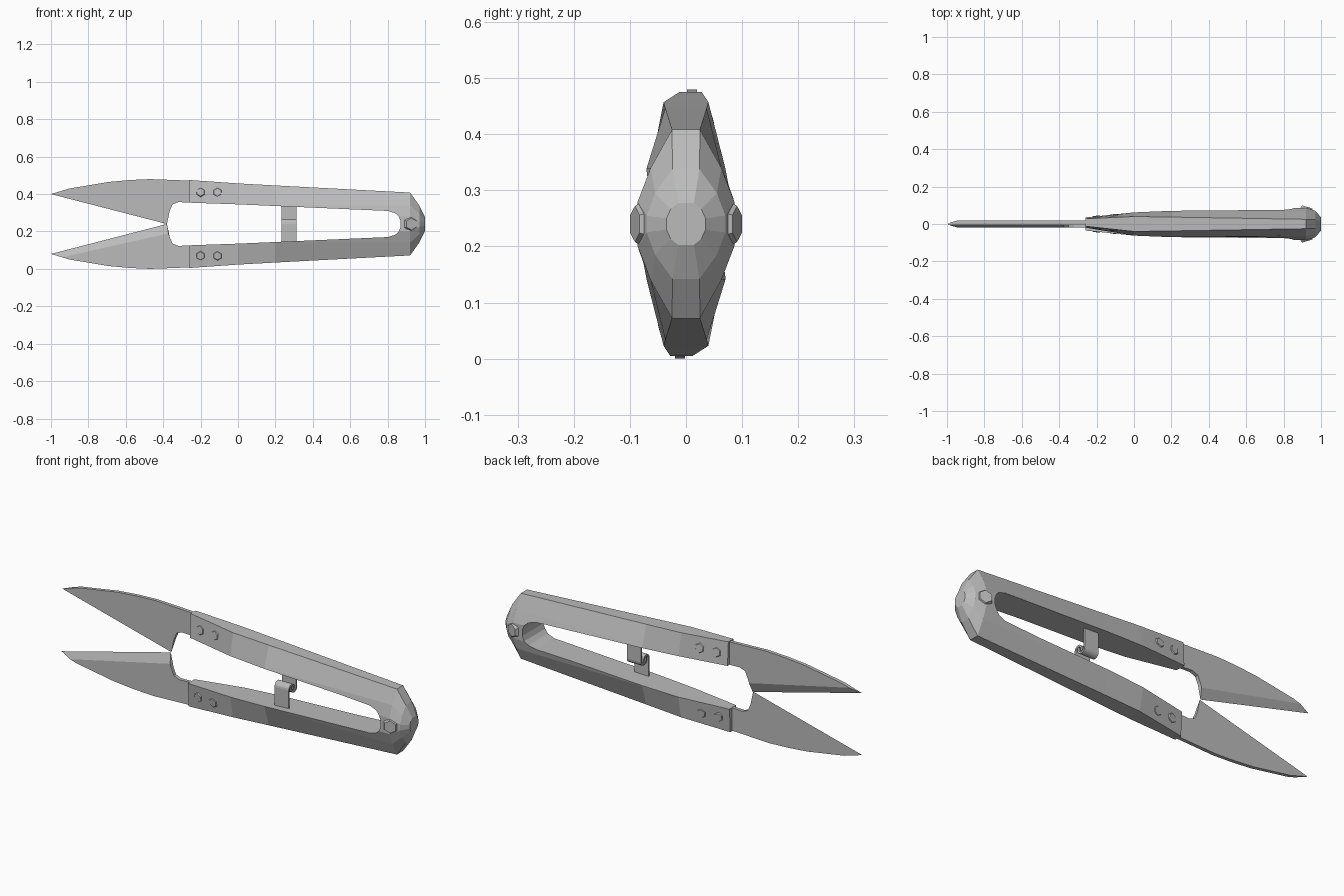
import bpy, bmesh, math
from mathutils import Vector
from mathutils.bvhtree import BVHTree

if "Cube" in bpy.data.objects:
    bpy.data.objects.remove(bpy.data.objects["Cube"])

MID = 0.24  # height of the long axis; parts are built around it

steel = bpy.data.materials.new("grey_steel")
steel.use_nodes = True
steel.diffuse_color = (0.5, 0.5, 0.5, 1)
steel.node_tree.nodes["Principled BSDF"].inputs["Base Color"].default_value = (0.5, 0.5, 0.5, 1)


def add_object(name, bm):
    bmesh.ops.recalc_face_normals(bm, faces=bm.faces)
    mesh = bpy.data.meshes.new(name)
    bm.to_mesh(mesh)
    bm.free()
    mesh.materials.append(steel)
    obj = bpy.data.objects.new(name, mesh)
    obj.location.z = MID
    bpy.context.collection.objects.link(obj)
    return obj


def turned_copy(obj, name):
    """Second half of the tool: the same part turned half round the long axis."""
    twin = obj.copy()
    twin.name = name
    twin.rotation_euler.x = math.pi
    bpy.context.collection.objects.link(twin)


def loft(bm, rings):
    rows = [[bm.verts.new(p) for p in ring] for ring in rings]
    n = len(rows[0])
    for r, s in zip(rows, rows[1:]):
        for i in range(n):
            bm.faces.new((r[i], r[(i + 1) % n], s[(i + 1) % n], s[i]))
    bm.faces.new(rows[0])
    bm.faces.new(rows[-1])


# Handle body: faceted sections along x, then a slot cut between the arms
def section(x, a, h, b, m, c, k, shift=0):
    quarter = [(a, h), (b, m), (c, k)]
    right = quarter + [(y, -z) for y, z in reversed(quarter)]
    ring = right + [(-y, z) for y, z in reversed(right)]
    return [(x, y + math.copysign(shift, z), z) for y, z in ring]


body = bmesh.new()
loft(body, [
    section(-0.26, 0.020, 0.235, 0.027, 0.115, 0.028, 0.05, 0.008),
    section(0.00, 0.040, 0.217, 0.062, 0.105, 0.065, 0.05),
    section(0.20, 0.037, 0.206, 0.070, 0.100, 0.075, 0.05),
    section(0.92, 0.025, 0.168, 0.063, 0.100, 0.086, 0.04),
    section(0.97, 0.024, 0.098, 0.055, 0.055, 0.070, 0.015),
    section(1.00, 0.014, 0.037, 0.027, 0.027, 0.035, 0.010),
])
bmesh.ops.recalc_face_normals(body, faces=body.faces)
surface = BVHTree.FromBMesh(body)
handle = add_object("handle", body)

half = [(-0.4, 0.115), (-0.26, 0.114), (0, 0.105), (0.8, 0.07), (0.84, 0.058), (0.86, 0.04), (0.87, 0.015)]
outline = half + [(x, -z) for x, z in reversed(half)]
slot = bmesh.new()
loft(slot, [[(x, y, z) for x, z in outline] for y in (-0.2, 0.2)])
cutter = add_object("slot_cutter", slot)
cutter.hide_render = True
cut = handle.modifiers.new("slot", "BOOLEAN")
cut.operation = "DIFFERENCE"
cut.solver = "EXACT"
cut.object = cutter
bpy.context.view_layer.objects.active = handle
handle.select_set(True)
bpy.ops.object.modifier_apply(modifier=cut.name)
bpy.data.objects.remove(cutter)

# Blades: flat on the inner side, ground to an edge on the outer side
spine = [(-0.9, 0.19), (-0.69, 0.225), (-0.58, 0.235), (-0.47, 0.24), (-0.26, 0.232), (-0.1, 0.215)]
notch = [(-0.1, 0.125), (-0.26, 0.115), (-0.32, 0.117), (-0.35, 0.105), (-0.365, 0.07)]
inner = [(-1, 0.16)] + spine + notch + [(-0.38, 0)]
outer = [(-0.94, 0.178)] + spine + notch + [(-0.372, 0.05)]
bm = bmesh.new()
loft(bm, [[(x, 0.002, z) for x, z in inner], [(x, 0.02, z) for x, z in outer]])
turned_copy(add_object("upper_blade", bm), "lower_blade")

# Interlocking stop hooks between the arms
path = [(0.035, 0.1)]
for i in range(9):
    t = -math.pi * i / 8
    path.append((0.01 + 0.025 * math.cos(t), 0.025 * math.sin(t)))
path.append((-0.015, 0.012))
bm = bmesh.new()
rows = [[bm.verts.new((x, y, z)) for x in (0.232, 0.312)] for y, z in path]
for p, q in zip(rows, rows[1:]):
    bm.faces.new((p[0], p[1], q[1], q[0]))
hook = add_object("upper_hook", bm)
hook.modifiers.new("thickness", "SOLIDIFY").thickness = 0.009
turned_copy(hook, "lower_hook")


# Six-sided rivets seated on the sloping sides
def rivet(name, x, z, side, radius, height):
    spot, normal, _, _ = surface.ray_cast(Vector((x, side, z)), Vector((0, -side, 0)))
    bm = bmesh.new()
    bmesh.ops.create_cone(bm, cap_ends=True, segments=6, radius1=radius,
                          radius2=radius * 0.8, depth=height * 2)
    obj = add_object(name, bm)
    obj.rotation_euler = normal.to_track_quat("Z", "Y").to_euler()
    obj.location = spot + Vector((0, 0, MID))


for side, face in ((-1, "front"), (1, "back")):
    for level, arm in ((0.17, "upper"), (-0.17, "lower")):
        for x, place in ((-0.2, "outer"), (-0.11, "inner")):
            rivet(f"{face}_{arm}_{place}_rivet", x, level, side, 0.027, 0.004)
    rivet(f"{face}_pivot_rivet", 0.925, 0, side, 0.04, 0.007)
